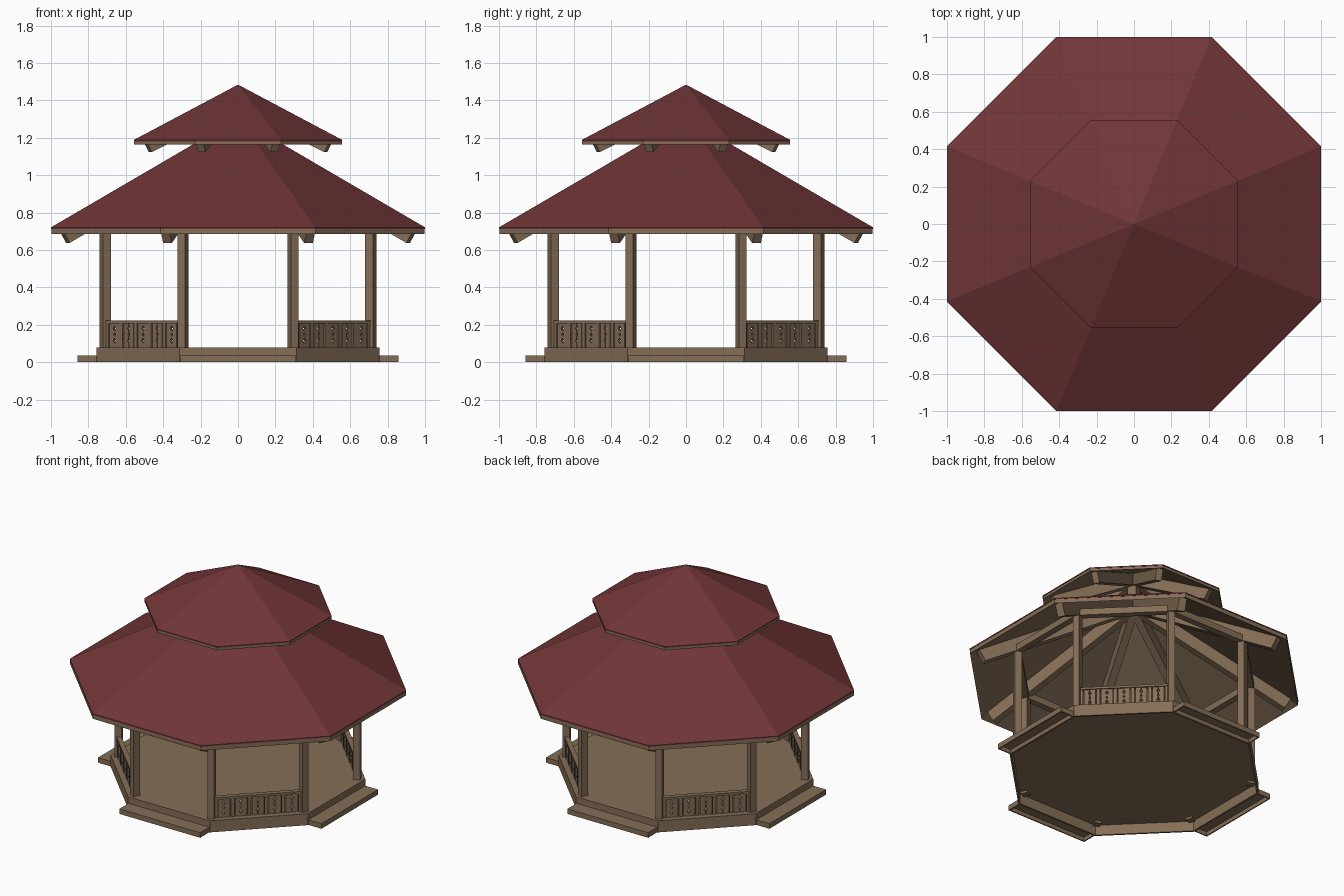
import bpy, bmesh, math
from mathutils import Matrix, Vector

if "Cube" in bpy.data.objects:
    bpy.data.objects.remove(bpy.data.objects["Cube"])

C8 = math.cos(math.pi / 8)          # octagon apothem / radius


def material(name, rgb):
    m = bpy.data.materials.new(name)
    m.diffuse_color = (*rgb, 1)
    m.use_nodes = True
    m.node_tree.nodes["Principled BSDF"].inputs["Base Color"].default_value = m.diffuse_color
    return m


WOOD = material("brown wood", (0.235, 0.157, 0.095))
RED = material("dark red roofing", (0.165, 0.036, 0.038))


def finish(name, bm, mat):
    bmesh.ops.recalc_face_normals(bm, faces=bm.faces)
    me = bpy.data.meshes.new(name)
    bm.to_mesh(me)
    bm.free()
    me.materials.append(mat)
    ob = bpy.data.objects.new(name, me)
    bpy.context.collection.objects.link(ob)
    return ob


def octagon_ring(name, profile, mat, closed=False):
    """Sweep an (apothem, z) profile round eight flat sides."""
    bm = bmesh.new()
    rings = []
    for a, z in profile:
        if a == 0:
            rings.append([bm.verts.new((0, 0, z))] * 8)
        else:
            r = a / C8
            rings.append([bm.verts.new((r * math.cos(math.radians(22.5 + 45 * k)),
                                        r * math.sin(math.radians(22.5 + 45 * k)), z))
                          for k in range(8)])
    n = len(rings)
    for i in range(n if closed else n - 1):
        p, q = rings[i], rings[(i + 1) % n]
        for k in range(8):
            j = (k + 1) % 8
            vs = list(dict.fromkeys([p[k], p[j], q[j], q[k]]))
            if len(vs) > 2:
                bm.faces.new(vs)
    return finish(name, bm, mat)


def add_box(bm, x, y, z, M):
    """Box from (min, max) ranges, placed by matrix M."""
    vs = [bm.verts.new(M @ Vector((a, b, c))) for a in x for b in y for c in z]
    for f in ((0, 1, 3, 2), (4, 5, 7, 6), (0, 1, 5, 4), (2, 3, 7, 6), (0, 2, 6, 4), (1, 3, 7, 5)):
        bm.faces.new([vs[i] for i in f])


def add_plate(bm, pts, half, M, axis):
    """Extrude a flat (u, z) outline both ways along the other axis."""
    def place(u, w, z):
        return M @ Vector((u, w, z) if axis == 'y' else (w, u, z))
    a = [bm.verts.new(place(u, -half[0], z)) for u, z in pts]
    b = [bm.verts.new(place(u, half[1], z)) for u, z in pts]
    bm.faces.new(a)
    bm.faces.new(b)
    for i in range(len(pts)):
        j = (i + 1) % len(pts)
        bm.faces.new((a[i], a[j], b[j], b[i]))


def turn(deg):
    return Matrix.Rotation(math.radians(deg), 4, 'Z')


# Platform: hollow underneath, with a skirt
octagon_ring("platform", [(0, .08), (.757, .08), (.757, 0), (.745, 0), (.745, .07), (0, .07)], WOOD)

# Steps on the four open sides, hollow underneath
for k in range(4):
    bm, M = bmesh.new(), turn(90 * k)
    add_box(bm, (.755, .857), (-.31, .31), (.027, .035), M)
    add_box(bm, (.849, .857), (-.31, .31), (0, .028), M)
    for s in (-1, 1):
        add_box(bm, (.755, .85), sorted((s * .302, s * .31)), (0, .028), M)
    finish("step", bm, WOOD)

# Corner posts
for k in range(8):
    bm = bmesh.new()
    add_box(bm, (.745, .791), (-.022, .022), (.055, .78), turn(22.5 + 45 * k))
    finish("post", bm, WOOD)

# Ring beam on top of the posts
octagon_ring("ring_beam", [(.688, .745), (.732, .745), (.732, .79), (.688, .79)], WOOD, True)

# Railings on the diagonal sides: paired boards with diamond cut-outs
for k in range(4):
    bm, M = bmesh.new(), turn(45 + 90 * k)
    add_box(bm, (.695, .727), (-.275, .275), (.208, .223), M)
    for i in range(5):
        c = -.216 + .108 * i
        for s in (-1, 1):
            pts = [(c + s * .037, .078), (c + s * .001, .078)]
            for zc in (.115, .148, .181):
                h = .014 if zc != .148 else .009
                pts += [(c + s * .001, zc - h), (c + s * (.001 + h * .7), zc), (c + s * .001, zc + h)]
            pts += [(c + s * .001, .21), (c + s * .037, .21)]
            add_plate(bm, pts, (-.704, .718), M, 'x')
    for i in range(6):
        c = -.27 + .108 * i
        add_box(bm, (.700, .722), (c - .011, c + .011), (.078, .21), M)
    finish("railing", bm, WOOD)


def roof(label, a, z, rise, depth, width, r_top, r_bot):
    """Wooden deck with fascia, red covering and eight hip rafters."""
    slope = rise / a
    octagon_ring(label + "_deck", [(0, z + rise), (a - .002, z), (a - .002, z + .032 * a ** .8),
                                   (0, z + rise + .028)], WOOD)
    t = z + .028 * a ** .8
    octagon_ring(label + "_covering", [(0, z + rise + .036), (a, t + .008), (a, t),
                                       (a - .03, t + .002)], RED)

    def under(r):
        return z + slope * (a - r * C8)
    for k in range(8):
        bm = bmesh.new()
        pts = [(.0, under(0) + .003), (r_top, under(r_top) + .003),
               (r_bot, under(r_bot) - depth), (0, under(0) - depth)]
        add_plate(bm, pts, (width / 2, width / 2), turn(22.5 + 45 * k), 'y')
        finish(label + "_rafter", bm, WOOD)


roof("lower_roof", 1.0, .685, .584, .10, .05, 1.03, .985)
roof("upper_roof", .557, 1.163, .285, .085, .042, .545, .508)

# Short post carrying the upper roof
bm = bmesh.new()
add_box(bm, (-.03, .03), (-.03, .03), (1.22, 1.42), turn(22.5))
finish("king_post", bm, WOOD)
